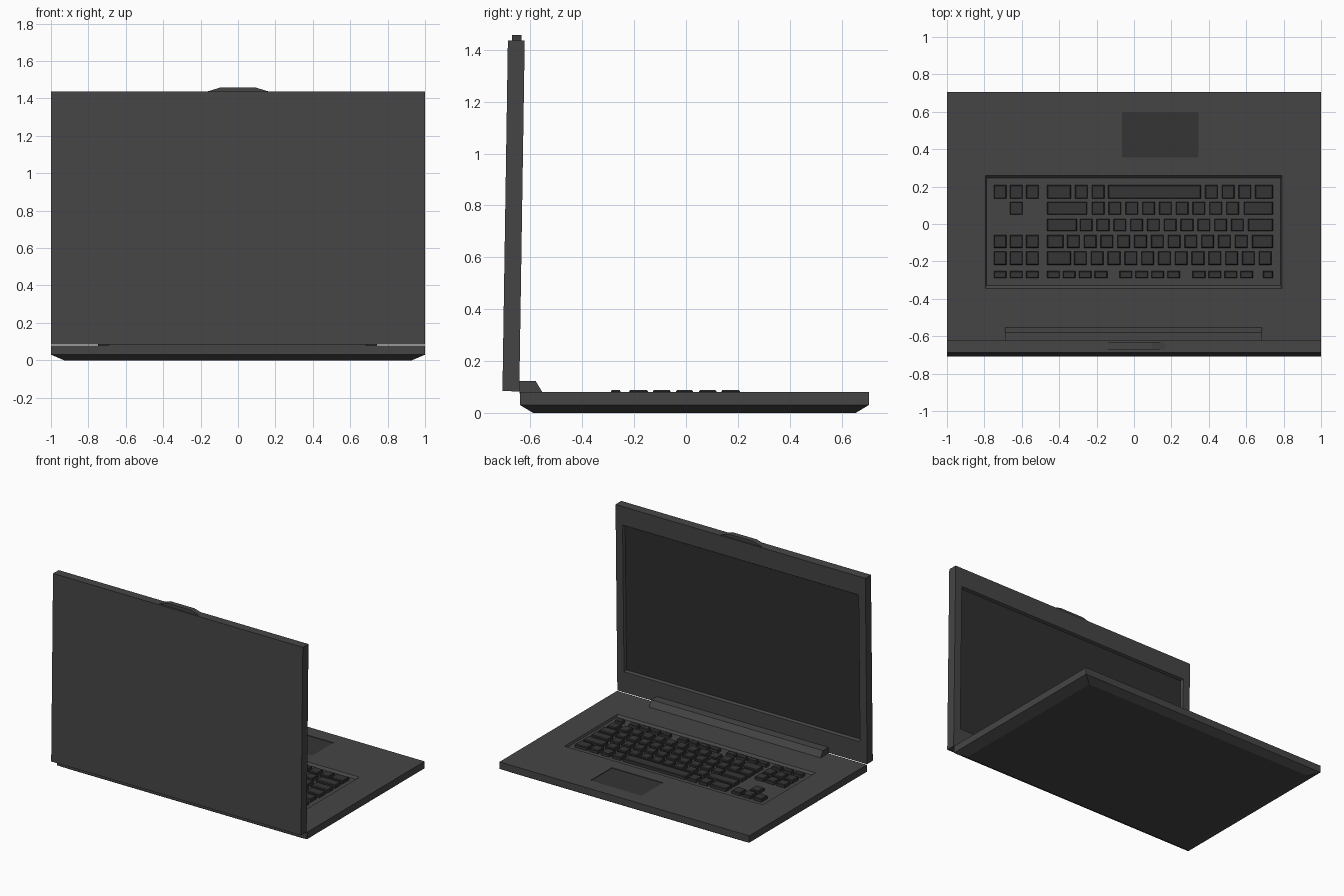
import bpy
import bmesh
import math
from mathutils import Matrix

if "Cube" in bpy.data.objects:
    bpy.data.objects.remove(bpy.data.objects["Cube"])


def material(name, v):
    m = bpy.data.materials.new(name)
    m.diffuse_color = (v, v, v, 1)
    m.use_nodes = True
    m.node_tree.nodes["Principled BSDF"].inputs["Base Color"].default_value = m.diffuse_color
    return m


BODY = material("body_grey", 0.06)
DARK = material("key_grey", 0.035)
SCREEN = material("screen_grey", 0.028)


def finish(name, bm, mat):
    bmesh.ops.recalc_face_normals(bm, faces=bm.faces)
    me = bpy.data.meshes.new(name)
    bm.to_mesh(me)
    bm.free()
    me.materials.append(mat)
    ob = bpy.data.objects.new(name, me)
    bpy.context.collection.objects.link(ob)
    return ob


def loft(bm, rings):
    """Closed solid through a list of matching point rings."""
    loops = [[bm.verts.new(p) for p in r] for r in rings]
    n = len(loops[0])
    for a, b in zip(loops, loops[1:]):
        for i in range(n):
            j = (i + 1) % n
            bm.faces.new((a[i], a[j], b[j], b[i]))
    bm.faces.new(loops[0][::-1])
    bm.faces.new(loops[-1])


def rect(x0, x1, y0, y1, z, dx=0, dy=0):
    """Rectangle in the xy plane, inset by dx, dy."""
    x0, x1, y0, y1 = x0 + dx, x1 - dx, y0 + dy, y1 - dy
    return [(x0, y0, z), (x1, y0, z), (x1, y1, z), (x0, y1, z)]


def upright(x0, x1, z0, z1, y, d=0):
    """Rectangle in the xz plane, inset by d."""
    return [(x0 + d, y, z0 + d), (x1 - d, y, z0 + d),
            (x1 - d, y, z1 - d), (x0 + d, y, z1 - d)]


def solid(name, rings, mat):
    bm = bmesh.new()
    loft(bm, rings)
    return finish(name, bm, mat)


def cut(ob, rings):
    cutter = solid("cutter", rings, ob.data.materials[0])
    cutter.hide_render = True
    mod = ob.modifiers.new("recess", 'BOOLEAN')
    mod.operation = 'DIFFERENCE'
    mod.solver = 'EXACT'
    mod.object = cutter
    bpy.context.view_layer.objects.active = ob
    bpy.ops.object.modifier_apply(modifier=mod.name)
    bpy.data.objects.remove(cutter)


# base with chamfered underside
B = (-1, 1, -0.64, 0.705)
TOP = 0.08
base = solid("base", [rect(*B, 0, 0.07, 0.05), rect(*B, 0.03), rect(*B, TOP)], BODY)

# keyboard tray and touchpad recesses
TRAY = (-0.795, 0.79, -0.345, 0.26)
FLOOR = 0.065
cut(base, [rect(*TRAY, FLOOR, 0.006, 0.015), rect(*TRAY, TOP),
           rect(*TRAY, TOP + 0.03)])
PAD = (-0.065, 0.345, 0.355, 0.60)
cut(base, [rect(*PAD, TOP - 0.006), rect(*PAD, TOP + 0.03)])
solid("touchpad", [rect(*PAD, TOP - 0.01), rect(*PAD, TOP - 0.004)], DARK)

# keys: (y0, y1, wide keys, single-key runs as (start, count))
KW, PITCH, L, R = 0.067, 0.0898, -0.465, 0.743
NAV = [-0.749, -0.663, -0.577]
rows = [
    (0.136, 0.208, [(L, -0.337), (-0.139, 0.358), (0.647, R)],
     [(-0.315, 2), (0.38, 3)], NAV),
    (0.050, 0.118, [(L, -0.251), (0.588, R)], [(-0.225, 9)], NAV[1:2]),
    (-0.038, 0.027, [(L, -0.305), (0.61, R)], [(-0.289, 10)], []),
    (-0.128, -0.059, [(L, -0.377), (0.631, R)], [(-0.358, 11)], NAV),
    (-0.219, -0.147, [(L, -0.337)], [(-0.32, 12)], NAV),
    (-0.29, -0.252, [(0.69, R)], [], NAV),
]
bm = bmesh.new()
for y0, y1, wide, runs, nav in rows:
    spans = wide + [(x, x + KW) for x in nav]
    for start, count in runs:
        spans += [(start + i * PITCH, start + i * PITCH + KW) for i in range(count)]
    if not runs:  # function keys in three groups of four
        spans += [(g + i * 0.085, g + i * 0.085 + KW)
                  for g in (L, -0.077, 0.314) for i in range(4)]
    for x0, x1 in spans:
        k = (x0, x1, y0, y1)
        loft(bm, [rect(*k, FLOOR - 0.003), rect(*k, 0.083), rect(*k, 0.088, 0.004, 0.004)])
finish("keys", bm, DARK)

# hinge bar with sloped front
hinge = [(-0.642, 0.075), (-0.642, 0.123), (-0.58, 0.123), (-0.554, TOP), (-0.554, 0.075)]
solid("hinge_bar", [[(x, y, z) for y, z in hinge] for x in (-0.69, 0.685)], BODY)

# lid, leaning slightly over the base
H, T = 1.353, 0.065
lid = solid("lid", [upright(-1, 1, 0, H, -T), upright(-1, 1, 0, H, 0)], BODY)
S = (-0.945, 0.945, 0.15, H - 0.135)
cut(lid, [upright(*S, -0.018, 0.008), upright(*S, 0), upright(*S, 0.03, -0.001)])
screen = solid("screen", [upright(*S, -0.022, 0.01), upright(*S, -0.016, 0.01)], SCREEN)

# raised latch on the lid's top edge
latch_shape = [(-0.165, H - 0.005), (0.165, H - 0.005), (0.165, H), (0.096, H + 0.021),
               (-0.096, H + 0.021), (-0.165, H)]
latch = solid("lid_latch", [[(x, y, z) for x, z in latch_shape] for y in (-0.05, -0.012)], BODY)

tilt = Matrix.Translation((0, -0.643, 0.083)) @ Matrix.Rotation(-0.0155, 4, 'X')
for ob in (lid, screen, latch):
    ob.data.transform(tilt)
